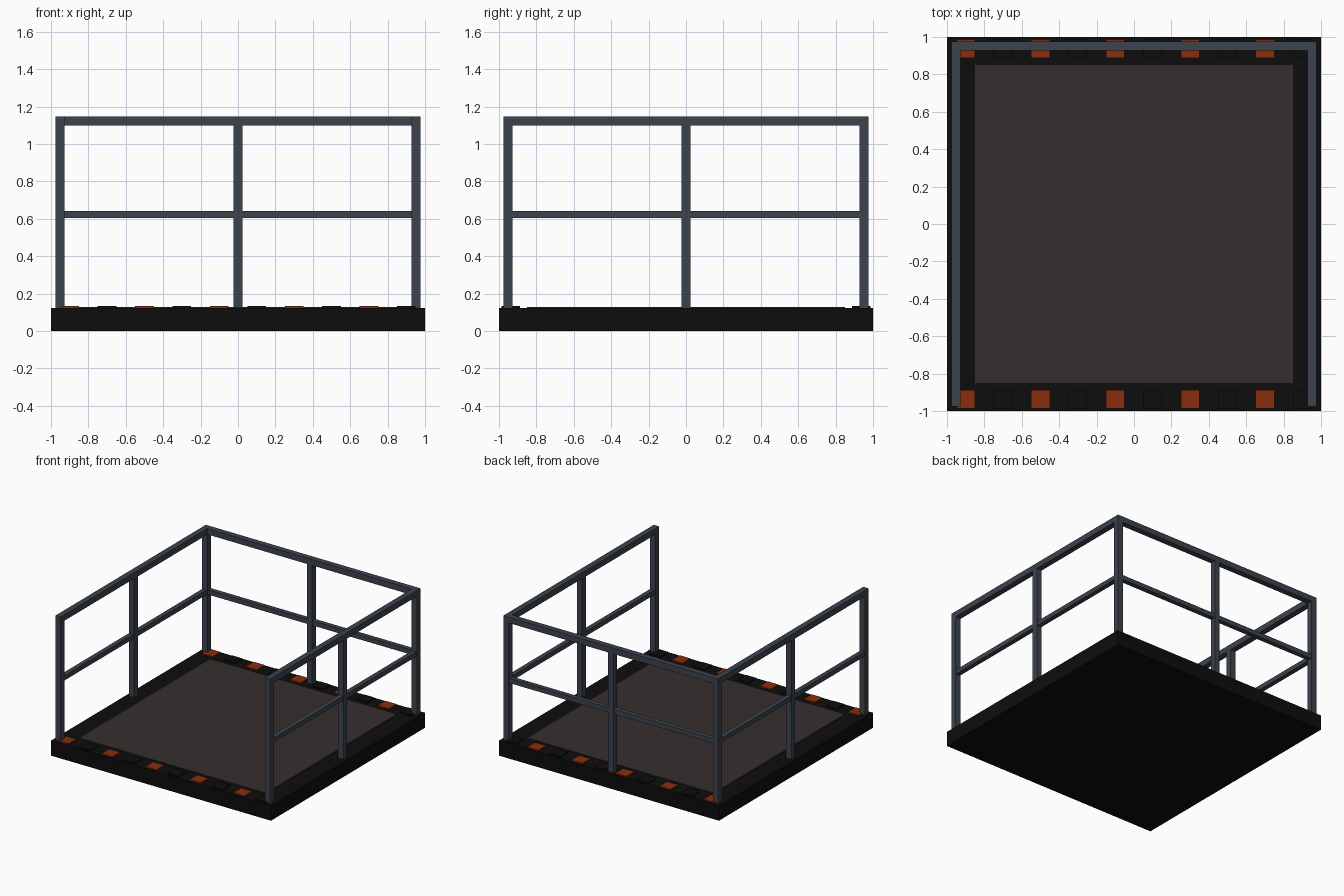
import bpy

if "Cube" in bpy.data.objects:
    bpy.data.objects.remove(bpy.data.objects["Cube"])


def material(name, rgb):
    m = bpy.data.materials.new(name)
    m.diffuse_color = (*rgb, 1.0)
    m.use_nodes = True
    m.node_tree.nodes["Principled BSDF"].inputs["Base Color"].default_value = m.diffuse_color
    return m


BLACK = material("black", (0.004, 0.004, 0.004))
BROWN = material("dark brown", (0.037, 0.027, 0.027))
ORANGE = material("burnt orange", (0.25, 0.027, 0.004))
STEEL = material("blue grey steel", (0.046, 0.056, 0.075))


def box(name, mat, x0, x1, y0, y1, z0, z1):
    verts = [(x, y, z) for z in (z0, z1)
             for x, y in ((x0, y0), (x1, y0), (x1, y1), (x0, y1))]
    faces = [(3, 2, 1, 0), (4, 5, 6, 7), (0, 1, 5, 4),
             (1, 2, 6, 5), (2, 3, 7, 6), (3, 0, 4, 7)]
    me = bpy.data.meshes.new(name)
    me.from_pydata(verts, [], faces)
    me.materials.append(mat)
    ob = bpy.data.objects.new(name, me)
    bpy.context.collection.objects.link(ob)
    return ob


# Platform slab and raised floor plate
box("platform_base", BLACK, -1, 1, -1, 1, 0, 0.123)
box("floor_plate", BROWN, -0.85, 0.85, -0.85, 0.85, 0.115, 0.13)

# Alternating hazard plates along front and back edges
for side, cy in (("front", -0.937), ("back", 0.937)):
    for i in range(10):
        cx = -0.9 + 0.2 * i
        mat = BLACK if i % 2 else ORANGE
        box(f"{side}_hazard_plate_{i}", mat, cx - 0.05, cx + 0.05,
            cy - 0.05, cy + 0.05, 0.124, 0.133)

# Railing on left, right and back; the front is open
C, R, M = 0.952, 0.024, 0.019   # post centre, post half width, mid rail half width
for sx, side in ((-1, "left"), (1, "right")):
    x = sx * C
    for y, place in ((-C, "front"), (0, "middle"), (C, "back")):
        box(f"{side}_{place}_post", STEEL, x - R, x + R, y - R, y + R,
            0.12, 1.1 if y == 0 else 1.148)
    box(f"{side}_top_rail", STEEL, x - R, x + R, -C + R, C - R, 1.1, 1.148)
    box(f"{side}_mid_rail", STEEL, x - M, x + M, -C + R, C - R, 0.605, 0.643)
box("back_middle_post", STEEL, -R, R, C - R, C + R, 0.12, 1.1)
box("back_top_rail", STEEL, -C + R, C - R, C - R, C + R, 1.1, 1.148)
box("back_mid_rail", STEEL, -C + R, C - R, C - M, C + M, 0.605, 0.643)
